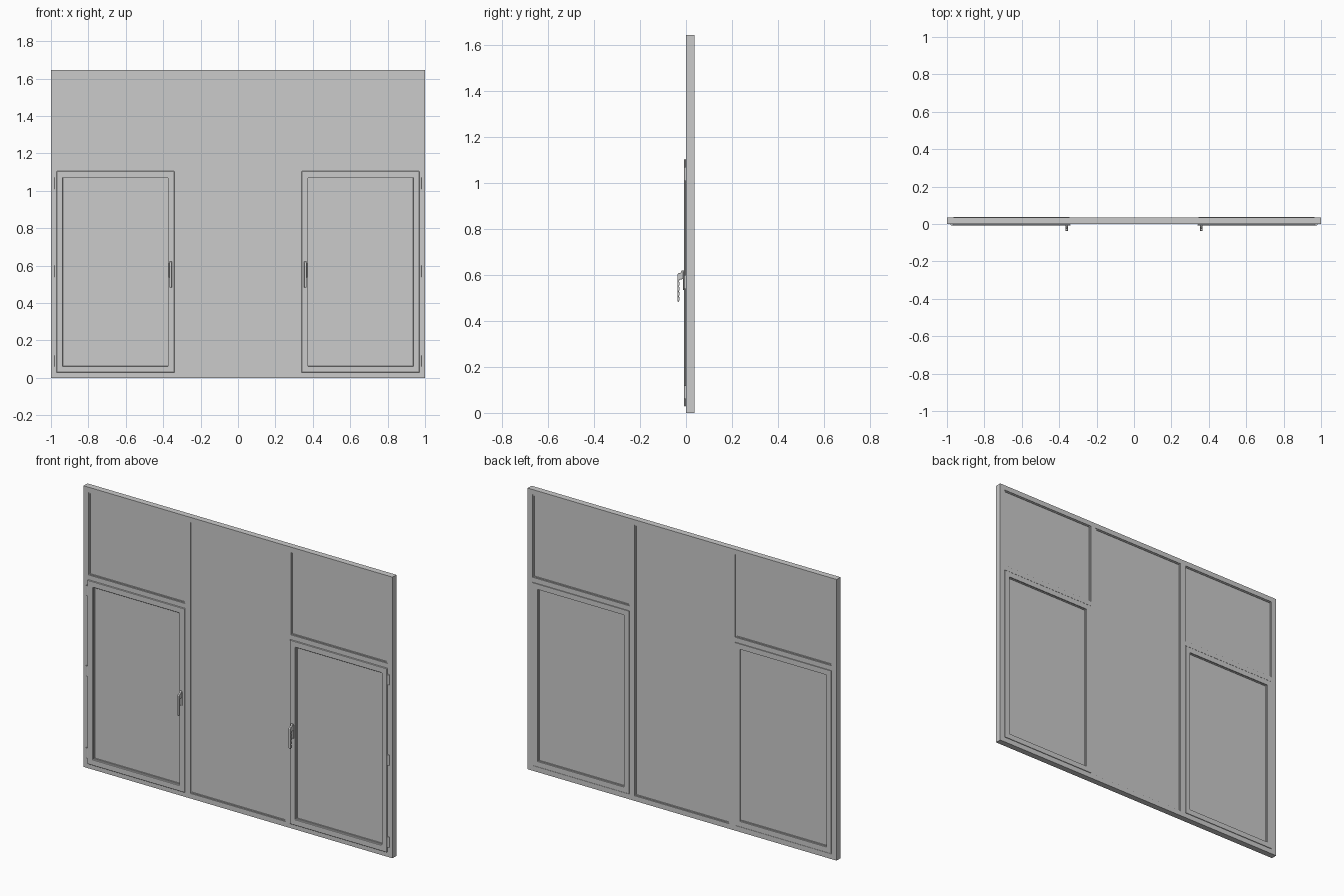
import bpy, bmesh
from mathutils import Vector

if "Cube" in bpy.data.objects:
    bpy.data.objects.remove(bpy.data.objects["Cube"])

Y0, Y1 = 0.0, 0.036          # front and back of the fixed frame


def add_object(name, bm):
    bmesh.ops.remove_doubles(bm, verts=bm.verts, dist=1e-6)
    bmesh.ops.recalc_face_normals(bm, faces=bm.faces)
    me = bpy.data.meshes.new(name)
    bm.to_mesh(me)
    bm.free()
    ob = bpy.data.objects.new(name, me)
    bpy.context.collection.objects.link(ob)
    return ob


def lattice(name, xs, zs, holes, y0, y1):
    """Flat grid of cells with some left out, given depth."""
    bm = bmesh.new()
    for i in range(len(xs) - 1):
        for j in range(len(zs) - 1):
            if (i, j) not in holes:
                bm.faces.new([bm.verts.new((x, y0, z)) for x, z in (
                    (xs[i], zs[j]), (xs[i + 1], zs[j]),
                    (xs[i + 1], zs[j + 1]), (xs[i], zs[j + 1]))])
    bmesh.ops.remove_doubles(bm, verts=bm.verts, dist=1e-6)
    ret = bmesh.ops.extrude_face_region(bm, geom=list(bm.faces), use_keep_orig=True)
    for v in ret["geom"]:
        if isinstance(v, bmesh.types.BMVert):
            v.co.y = y1
    return add_object(name, bm)


def box(name, x0, x1, y0, y1, z0, z1):
    return lattice(name, [x0, x1], [z0, z1], [], y0, y1)


def ring(name, rect, w, y0, y1):
    x0, x1, z0, z1 = rect
    return lattice(name, [x0, x0 + w, x1 - w, x1], [z0, z0 + w, z1 - w, z1],
                   [(1, 1)], y0, y1)


def bevel(ob, width, segments=1):
    m = ob.modifiers.new("bevel", "BEVEL")
    m.width, m.segments, m.limit_method = width, segments, "ANGLE"


def glazing(name, rect, y0, y1):
    """Recessed bead ring and the pane inside it."""
    x0, x1, z0, z1 = rect
    ring(name + "_bead", rect, 0.006, y0 - 0.004, y1 + 0.004)
    box(name + "_glass", x0, x1, y0, y1, z0, z1)


def handle(name, cx):
    # backplate
    bevel(box(name + "_plate", cx - 0.008, cx + 0.008, -0.013, -0.008, 0.535, 0.615), 0.002)
    # lever with finger grips on the inner side
    pts = [(-0.011, 0.622), (-0.018, 0.620), (-0.024, 0.610), (-0.034, 0.608),
           (-0.038, 0.602), (-0.038, 0.488), (-0.035, 0.483), (-0.031, 0.485)]
    for k in range(4):
        z = 0.492 + k * 0.022
        pts += [(-0.028, z), (-0.028, z + 0.009), (-0.031, z + 0.015)]
    pts += [(-0.028, 0.580), (-0.011, 0.583)]
    bm = bmesh.new()
    f = bm.faces.new([bm.verts.new((cx - 0.0065, y, z)) for y, z in pts])
    r = bmesh.ops.extrude_face_region(bm, geom=[f], use_keep_orig=True)
    bmesh.ops.translate(bm, vec=Vector((0.013, 0, 0)),
                        verts=[v for v in r["geom"] if isinstance(v, bmesh.types.BMVert)])
    bevel(add_object(name + "_lever", bm), 0.0012)


# fixed frame with mullions and transoms
xs = [-1, -0.968, -0.342, -0.308, 0.308, 0.342, 0.968, 1]
zs = [0, 0.03, 1.103, 1.132, 1.615, 1.645]
holes = [(1, 1), (1, 3), (5, 1), (5, 3), (3, 1), (3, 2), (3, 3)]
lattice("window_frame", xs, zs, holes, Y0, Y1)

# fixed centre pane
glazing("centre", (-0.308, 0.308, 0.03, 1.615), 0.008, 0.028)

for side, s in (("left", -1), ("right", 1)):
    a, b = sorted((s * 0.968, s * 0.342))

    # fixed upper pane
    glazing(side + "_upper", (a, b, 1.132, 1.615), 0.008, 0.028)

    # opening sash: front lip overlapping the frame, and body behind it
    bevel(ring(side + "_sash_lip", (a - 0.002, b + 0.002, 0.028, 1.105), 0.035, -0.008, -0.0005), 0.002)
    ring(side + "_sash_body", (a + 0.002, b - 0.002, 0.032, 1.101), 0.031, -0.004, 0.0375)
    glazing(side + "_sash", (a + 0.031, b - 0.031, 0.061, 1.072), 0.008, 0.026)

    # hinge barrels
    for n, z in enumerate((0.09, 0.57, 1.04)):
        bpy.ops.mesh.primitive_cylinder_add(vertices=16, radius=0.008, depth=0.06,
                                            location=(s * 0.974, 0, z))
        bpy.context.object.name = f"{side}_hinge_{n + 1}"
        bpy.ops.object.shade_smooth_by_angle()

    handle(side + "_handle", s * 0.36)
